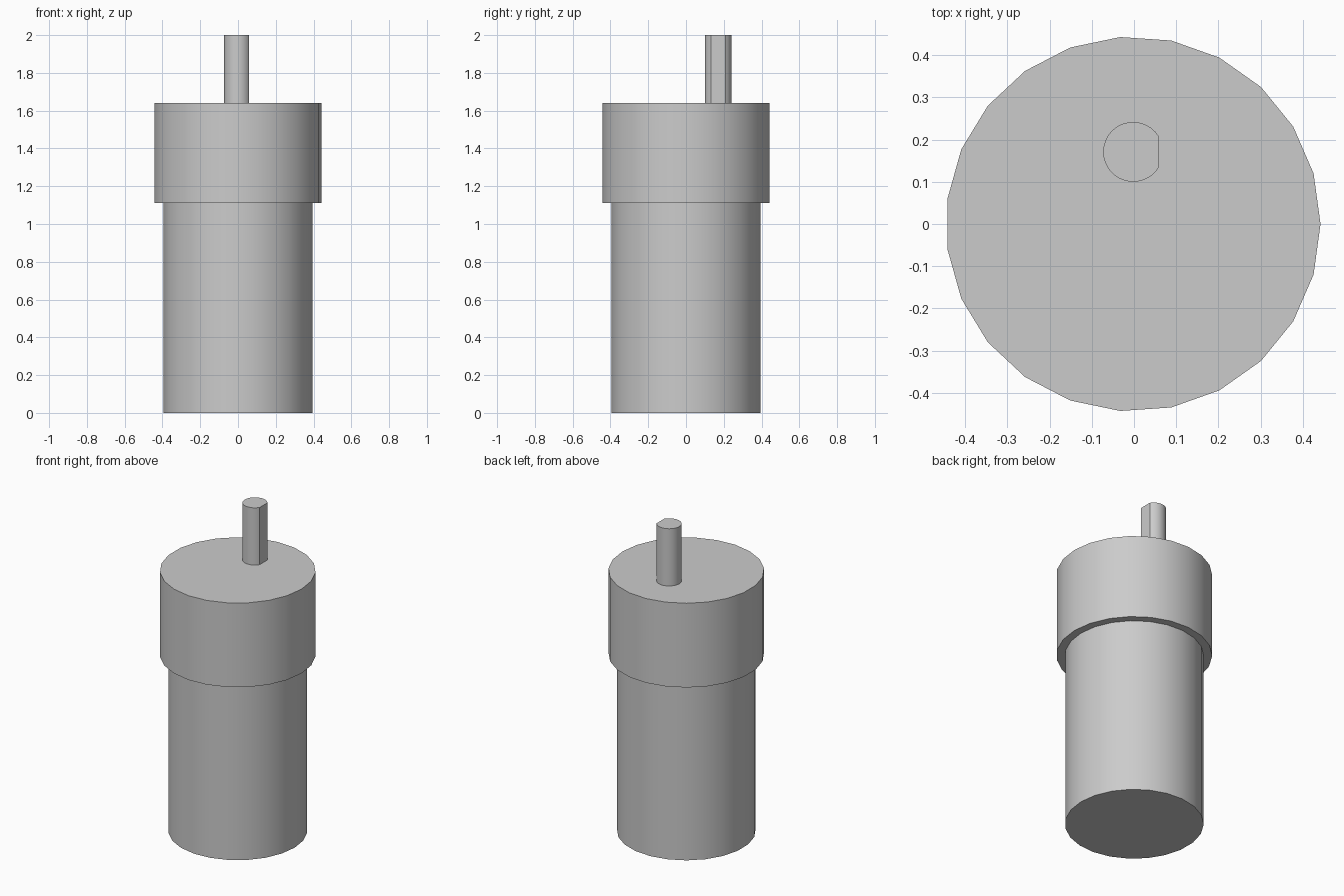
import bpy
import bmesh
from math import acos, cos, sin, pi, radians

if "Cube" in bpy.data.objects:
    bpy.data.objects.remove(bpy.data.objects["Cube"], do_unlink=True)

metal = bpy.data.materials.new("grey metal")
metal.use_nodes = True
GREY = (0.6, 0.6, 0.6, 1)
metal.diffuse_color = GREY
metal.node_tree.nodes["Principled BSDF"].inputs["Base Color"].default_value = GREY

CENTRE_X = -0.002


def arc(radius, start, end, count):
    """Points along an arc, including its start."""
    return [(radius * cos(start + (end - start) * i / count),
             radius * sin(start + (end - start) * i / count)) for i in range(count)]


def extruded(name, profile, x, y, bottom, top):
    """Closed profile extruded upwards, with smooth walls and sharp rims."""
    bm = bmesh.new()
    base = bm.faces.new([bm.verts.new((px, py, bottom)) for px, py in profile])
    lifted = bmesh.ops.extrude_face_region(bm, geom=[base], use_keep_orig=True)
    moved = [v for v in lifted["geom"] if isinstance(v, bmesh.types.BMVert)]
    bmesh.ops.translate(bm, verts=moved, vec=(0, 0, top - bottom))
    bmesh.ops.recalc_face_normals(bm, faces=bm.faces)
    mesh = bpy.data.meshes.new(name)
    bm.to_mesh(mesh)
    bm.free()
    mesh.materials.append(metal)
    obj = bpy.data.objects.new(name, mesh)
    obj.location = (x, y, 0)
    bpy.context.collection.objects.link(obj)
    bpy.ops.object.select_all(action="DESELECT")
    obj.select_set(True)
    bpy.context.view_layer.objects.active = obj
    bpy.ops.object.shade_smooth_by_angle(angle=radians(25))
    return obj


# Motor can and the wider gearbox on top of it
extruded("motor_body", arc(0.396, 0, 2 * pi, 23), CENTRE_X, 0, 0, 1.11)
extruded("gearbox", arc(0.4443, 0, 2 * pi, 23), CENTRE_X, 0, 1.11, 1.64)

# Off-centre output shaft with a flat on its +x side
SHAFT_R = 0.071
flat = acos(0.06 / SHAFT_R)
shaft_profile = arc(SHAFT_R, flat, 2 * pi - flat, 28)
shaft_profile.append((SHAFT_R * cos(flat), -SHAFT_R * sin(flat)))
extruded("output_shaft", shaft_profile, CENTRE_X, 0.171, 1.64, 2)
